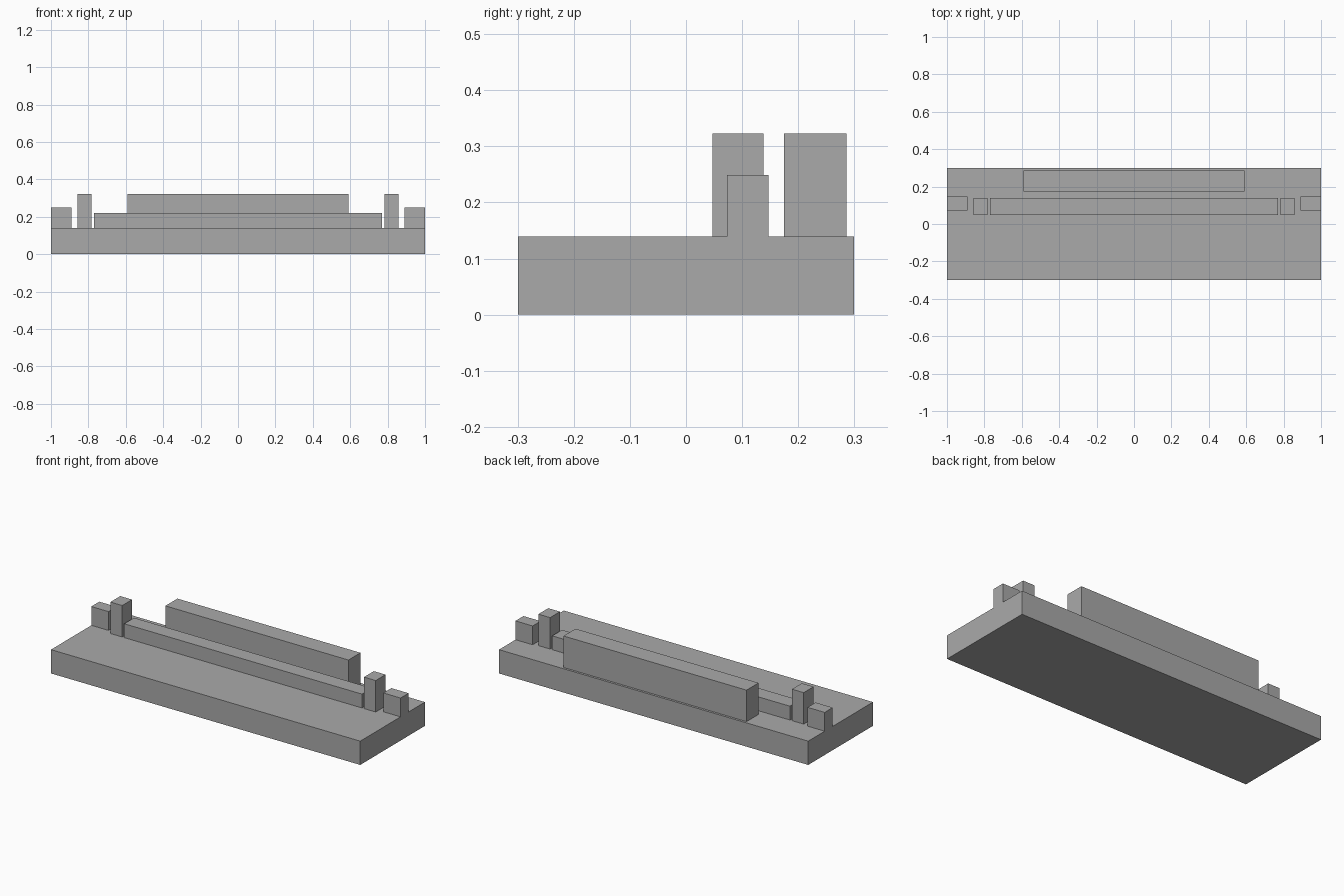
import bpy

cube = bpy.data.objects.get("Cube")
if cube:
    bpy.data.objects.remove(cube, do_unlink=True)

grey = bpy.data.materials.new("plain grey")
grey.use_nodes = True
colour = (0.4, 0.4, 0.4, 1)
grey.diffuse_color = colour
grey.node_tree.nodes["Principled BSDF"].inputs["Base Color"].default_value = colour


def box(name, x, y, z):
    """Add a flat-sided block spanning the given (low, high) ranges."""
    spans = (x, y, z)
    bpy.ops.mesh.primitive_cube_add(size=1, location=[(a + b) / 2 for a, b in spans])
    obj = bpy.context.object
    obj.name = name
    obj.scale = [b - a for a, b in spans]
    bpy.ops.object.transform_apply(location=False, rotation=False, scale=True)
    obj.data.materials.append(grey)
    return obj


BASE_TOP = 0.139
MIDDLE_Y = (0.047, 0.138)

# Base slab, long low rail and taller rear wall
box("base", (-1, 1), (-0.299, 0.299), (0, BASE_TOP))
box("rail", (-0.769, 0.769), MIDDLE_Y, (BASE_TOP, 0.22))
box("rear_wall", (-0.592, 0.592), (0.175, 0.286), (BASE_TOP, 0.323))

# Tall post and short end block on each side
for side, s in (("left", 1), ("right", -1)):
    box(f"{side}_post", sorted((s * 0.782, s * 0.858)), MIDDLE_Y, (BASE_TOP, 0.323))
    box(f"{side}_end_block", sorted((s * 0.889, s)), (0.073, 0.147), (BASE_TOP, 0.249))
